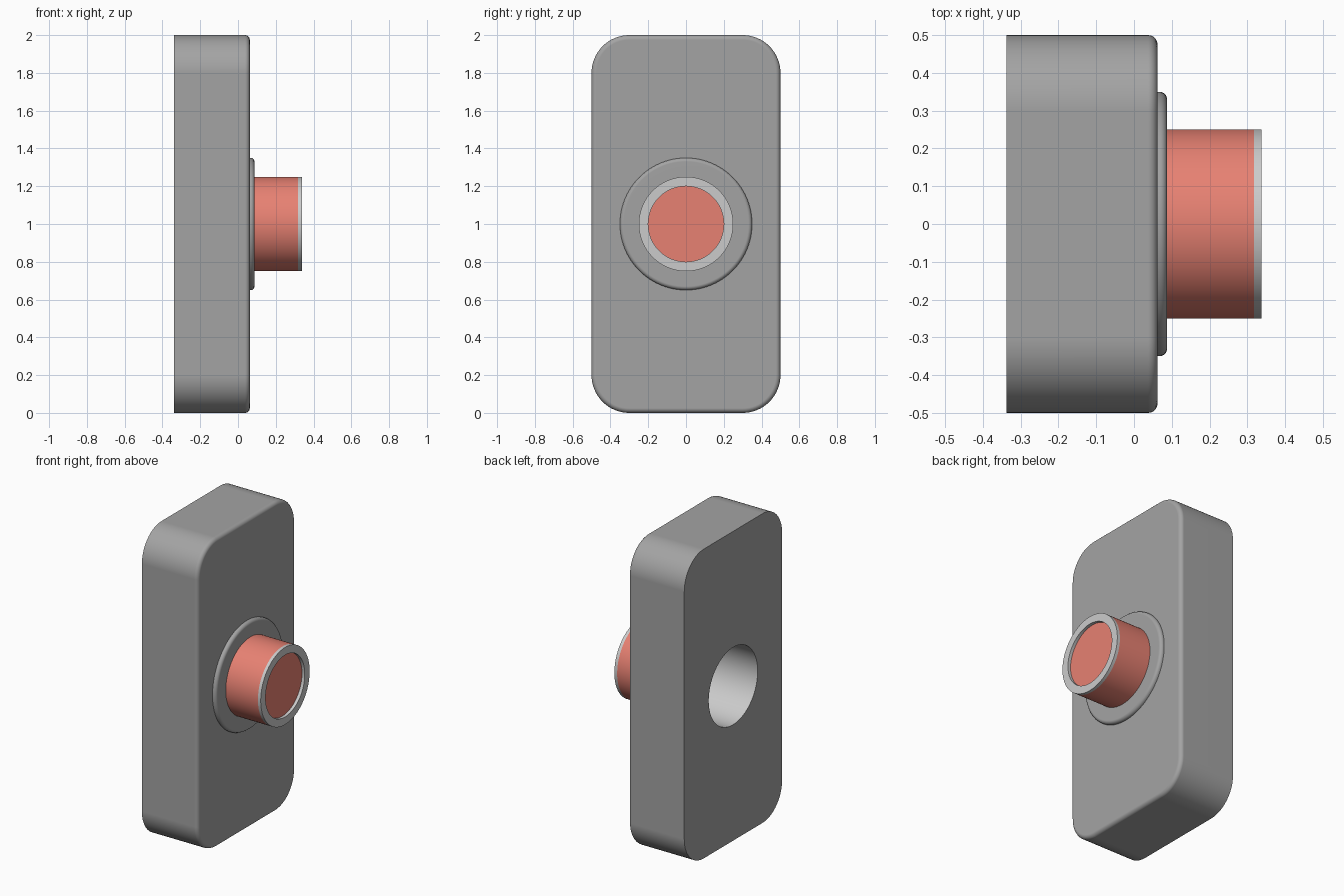
import bpy, bmesh
from math import pi, sin, cos, radians

if "Cube" in bpy.data.objects:
    bpy.data.objects.remove(bpy.data.objects["Cube"])

CZ = 1.0                                   # height of the button axis
BACK, FRONT = -0.3375, 0.0625              # plate extents in x
COLLAR, CAP, TIP = 0.0875, 0.3175, 0.3375  # collar front, button face, rim front


def material(name, rgb):
    m = bpy.data.materials.new(name)
    m.diffuse_color = (*rgb, 1)
    m.use_nodes = True
    m.node_tree.nodes["Principled BSDF"].inputs["Base Color"].default_value = m.diffuse_color
    return m


def finish(bm, name, mat=None):
    bmesh.ops.recalc_face_normals(bm, faces=bm.faces)
    me = bpy.data.meshes.new(name)
    bm.to_mesh(me)
    bm.free()
    ob = bpy.data.objects.new(name, me)
    bpy.context.collection.objects.link(ob)
    if mat:
        me.materials.append(mat)
    return ob


def smooth(ob):
    bpy.ops.object.select_all(action='DESELECT')
    ob.select_set(True)
    bpy.context.view_layer.objects.active = ob
    bpy.ops.object.shade_smooth_by_angle(angle=radians(35))
    ob.modifiers.new("normals", 'WEIGHTED_NORMAL').keep_sharp = True


def lathe(name, profile, mat=None, closed=False, n=96):
    """Turn (x, radius) points about the button axis; open ends are capped."""
    bm = bmesh.new()
    rings = [[bm.verts.new((x, r * cos(2 * pi * i / n), CZ + r * sin(2 * pi * i / n)))
              for i in range(n)] for x, r in profile]
    pairs = list(zip(rings, rings[1:]))
    if closed:
        pairs.append((rings[-1], rings[0]))
    else:
        bm.faces.new(rings[0])
        bm.faces.new(rings[-1])
    for a, b in pairs:
        for i in range(n):
            j = (i + 1) % n
            bm.faces.new((a[i], a[j], b[j], b[i]))
    return finish(bm, name, mat)


dark_grey = material("dark_grey", (0.37, 0.37, 0.37))
light_grey = material("light_grey", (0.62, 0.62, 0.62))
red = material("red", (0.8, 0.22, 0.17))

# Plate: box with rounded corners and a softened front edge
bm = bmesh.new()
bmesh.ops.create_cube(bm, size=1)
for v in bm.verts:
    v.co = (FRONT if v.co.x > 0 else BACK, v.co.y, CZ + 2 * v.co.z)
corners = [e for e in bm.edges if abs(e.verts[0].co.x - e.verts[1].co.x) > 0.1]
bmesh.ops.bevel(bm, geom=corners, offset=0.2, segments=16, profile=0.5, affect='EDGES')
rim_edges = [e for e in bm.edges if all(v.co.x > FRONT - 1e-4 for v in e.verts)]
bmesh.ops.bevel(bm, geom=rim_edges, offset=0.025, segments=5, profile=0.5, affect='EDGES')
plate = finish(bm, "plate", dark_grey)

# Round bore through the plate, open at the back
cutter = lathe("bore_cutter", [(BACK - 0.1, 0.25), (FRONT + 0.1, 0.25)], light_grey)
cutter.hide_render = True
cut = plate.modifiers.new("bore", 'BOOLEAN')
cut.operation, cut.object, cut.solver = 'DIFFERENCE', cutter, 'EXACT'
cut.material_mode = 'TRANSFER'
bpy.context.view_layer.objects.active = plate
bpy.ops.object.modifier_apply(modifier=cut.name)
bpy.data.objects.remove(cutter)

# Collar: flat washer with a rounded outer edge
R = 0.02
edge = [(COLLAR - R + R * sin(a), 0.35 - R + R * cos(a))
        for a in (pi / 2 * k / 6 for k in range(7))]
collar = lathe("collar", [(FRONT, 0.245), (FRONT, 0.35)] + edge + [(COLLAR, 0.245)],
               dark_grey, closed=True)

# Button body and the raised rim around its face
button = lathe("button", [(FRONT, 0.25), (CAP, 0.25)], red)
rim = lathe("button_rim", [(CAP, 0.2), (CAP, 0.25), (TIP, 0.25), (TIP, 0.2)],
            light_grey, closed=True)

for part in (plate, collar, button, rim):
    smooth(part)
